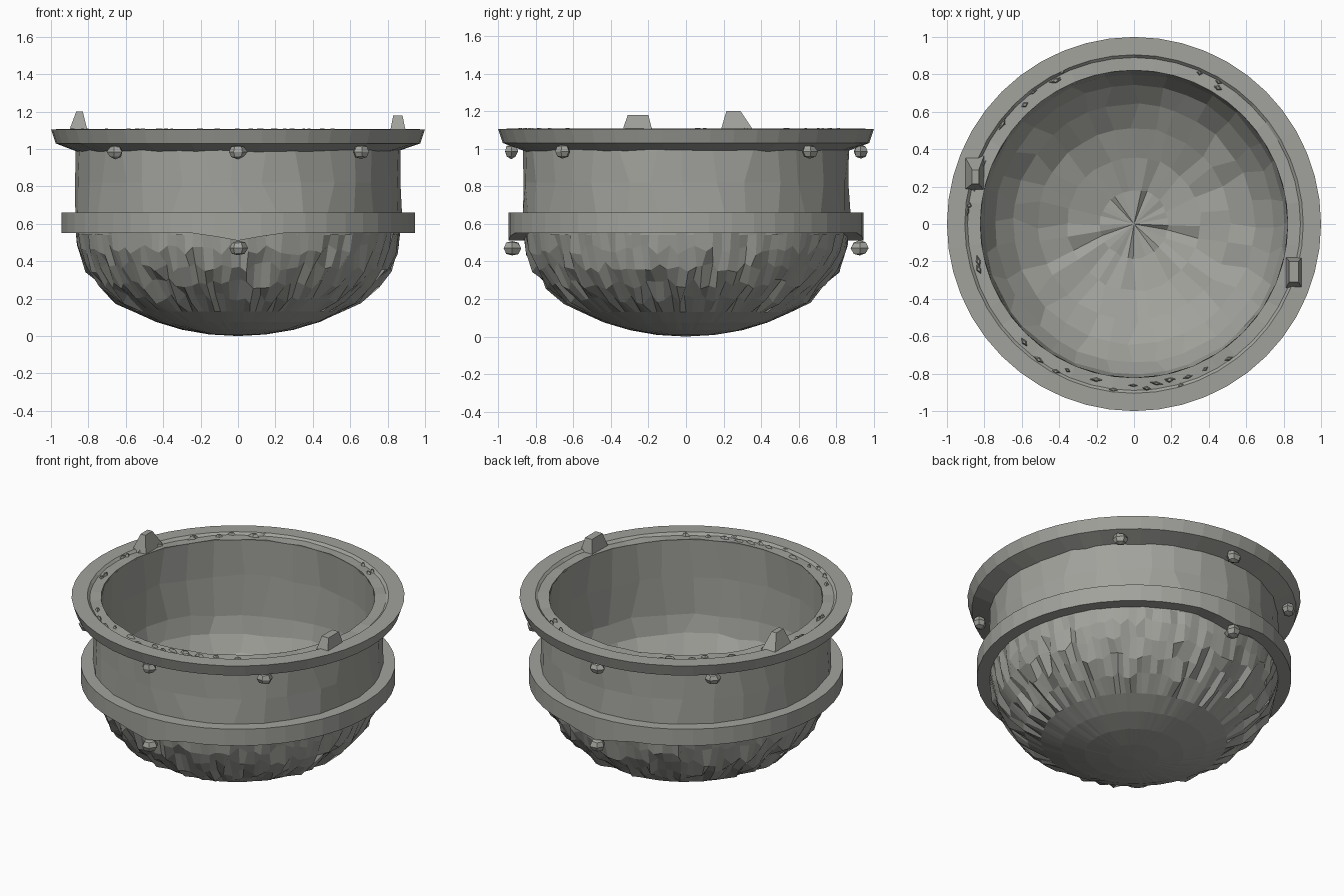
import bpy, bmesh, math, random
from mathutils import Vector, Matrix

random.seed(4)
if "Cube" in bpy.data.objects:
    bpy.data.objects.remove(bpy.data.objects["Cube"])

stone = bpy.data.materials.new("grey stone")
COLOUR = (0.36, 0.36, 0.335, 1)
stone.diffuse_color = COLOUR
stone.use_nodes = True
stone.node_tree.nodes["Principled BSDF"].inputs["Base Color"].default_value = COLOUR


def finish(name, bm):
    """Turn a bmesh into a flat-shaded stone object."""
    bmesh.ops.recalc_face_normals(bm, faces=bm.faces)
    mesh = bpy.data.meshes.new(name)
    bm.to_mesh(mesh)
    bm.free()
    mesh.materials.append(stone)
    obj = bpy.data.objects.new(name, mesh)
    bpy.context.collection.objects.link(obj)
    return obj


def lathe(name, profile, sides, closed=False, shape=None):
    """Spin (radius, height) points round z; shape may alter each point."""
    bm = bmesh.new()
    rings = []
    for k, (r, z) in enumerate(profile):
        if r == 0:
            rings.append([bm.verts.new((0, 0, z))] * sides)
            continue
        ring = []
        for i in range(sides):
            a = math.tau * i / sides
            rr, zz, aa = shape(k, i, r, z, a) if shape else (r, z, a)
            ring.append(bm.verts.new((rr * math.cos(aa), rr * math.sin(aa), zz)))
        rings.append(ring)
    pairs = list(zip(rings, rings[1:]))
    if closed:
        pairs.append((rings[-1], rings[0]))
    for low, high in pairs:
        for i in range(sides):
            j = (i + 1) % sides
            quad = dict.fromkeys((low[i], low[j], high[j], high[i]))
            bm.faces.new(list(quad))
    return finish(name, bm)


def dome(radius, base, depth, steps):
    """Quarter ellipse from the bottom pole up to the full radius."""
    return [(radius * math.sin(t), base - depth * math.cos(t))
            for t in (math.pi / 2 * s / steps for s in range(steps + 1))]


# Outer bowl with rough upright chisel marks
def chisel(k, i, r, z, a):
    if 0.15 < z < 0.53:
        r += random.choice((0.006, 0.004, 0, 0, -0.012, -0.02)) * min(1, z / 0.35)
        z += random.uniform(-0.03, 0.03)
        a += random.uniform(-0.016, 0.016)
    elif z < 0.53:
        r += random.uniform(-0.004, 0.004)
    return r, z, a


lathe("outer_bowl", dome(0.868, 0.56, 0.56, 9), 112, shape=chisel)


# Upright neck with broad uneven facets
def facet(k, i, r, z, a):
    return (r + random.uniform(-0.005, 0.005), z,
            a + random.uniform(-0.05, 0.05))


lathe("neck", [(0.868, 0.54), (0.872, 0.66), (0.868, 0.82), (0.866, 1.03)],
      32, shape=facet)


# Hollow inside with broad facets
def hollow(k, i, r, z, a):
    if z > 1:
        return r, z, a
    return (r + random.uniform(-0.006, 0.006), z + random.uniform(-0.015, 0.015),
            a + random.uniform(-0.05, 0.05))


lathe("inner_bowl", dome(0.825, 0.6, 0.53, 7) + [(0.83, 0.85), (0.822, 1.09)],
      32, shape=hollow)


# Flared rim with a slightly sunken inner lip
def worn(k, i, r, z, a):
    return r, z + random.uniform(-0.005, 0.005) * (k in (0, 4, 5)), a


lathe("rim", [(0.85, 0.985), (0.975, 1.03), (1.0, 1.105), (0.905, 1.107),
              (0.89, 1.092), (0.822, 1.095)], 48, closed=True, shape=worn)


# Band whose lower edge dips to a point at front and back
def dip(k, i, r, z, a):
    if z < 0.6:
        z -= 0.04 * max(0, 1 - abs(r * math.cos(a)) / 0.22)
    return r, z, a


lathe("band", [(0.85, 0.55), (0.945, 0.55), (0.945, 0.66), (0.85, 0.66)],
      48, closed=True, shape=dip)


# Faceted studs
def stud(name, degrees, radius, z, size):
    bm = bmesh.new()
    bmesh.ops.create_uvsphere(bm, u_segments=6, v_segments=4, radius=1)
    for v in bm.verts:
        v.co *= random.uniform(0.9, 1.08)
    a = math.radians(degrees)
    place = (Matrix.Translation((radius * math.cos(a), radius * math.sin(a), z))
             @ Matrix.Rotation(a, 4, "Z") @ Matrix.Diagonal((*size, 1)))
    bm.transform(place)
    finish(name, bm)


for n, degrees in enumerate((45, 90, 135, 225, 270, 315)):
    stud(f"rim_stud_{n}", degrees, 0.93, 0.985, (0.04, 0.05, 0.038))
for side, degrees in (("front", 270), ("back", 90)):
    stud(f"band_stud_{side}", degrees, 0.925, 0.47, (0.052, 0.05, 0.042))


# Solid between a base and a top quad, given as (x, y) extents
def block(name, base, top, z0, z1):
    bm = bmesh.new()
    for (xa, xb, ya, yb), z in ((base, z0), (top, z1)):
        for x, y in ((xa, ya), (xb, ya), (xb, yb), (xa, yb)):
            bm.verts.new((x, y, z))
    bmesh.ops.convex_hull(bm, input=bm.verts)
    finish(name, bm)


# Broken prongs standing on the rim
block("right_prong", (-0.91, -0.80, 0.18, 0.37), (-0.865, -0.83, 0.215, 0.29), 1.08, 1.2)
block("left_prong", (0.81, 0.90, -0.345, -0.175), (0.83, 0.88, -0.31, -0.2), 1.08, 1.178)

# Thin chips along the groove of the rim
chips = bmesh.new()
for n in range(34):
    a = random.choice((0.9, 2.2, 3.1, 4.2, 4.7, 5.2)) + random.uniform(-0.35, 0.35)
    r = random.uniform(0.85, 0.9)
    made = bmesh.ops.create_cone(chips, cap_ends=True, segments=4, radius1=1,
                                 radius2=0.4, depth=1)
    size = (random.uniform(0.008, 0.018), random.uniform(0.015, 0.045), 0.022)
    place = (Matrix.Translation((r * math.cos(a), r * math.sin(a), 1.098))
             @ Matrix.Rotation(a + random.uniform(-0.3, 0.3), 4, "Z")
             @ Matrix.Diagonal((*size, 1)))
    bmesh.ops.transform(chips, matrix=place, verts=made["verts"])
finish("rim_chips", chips)
